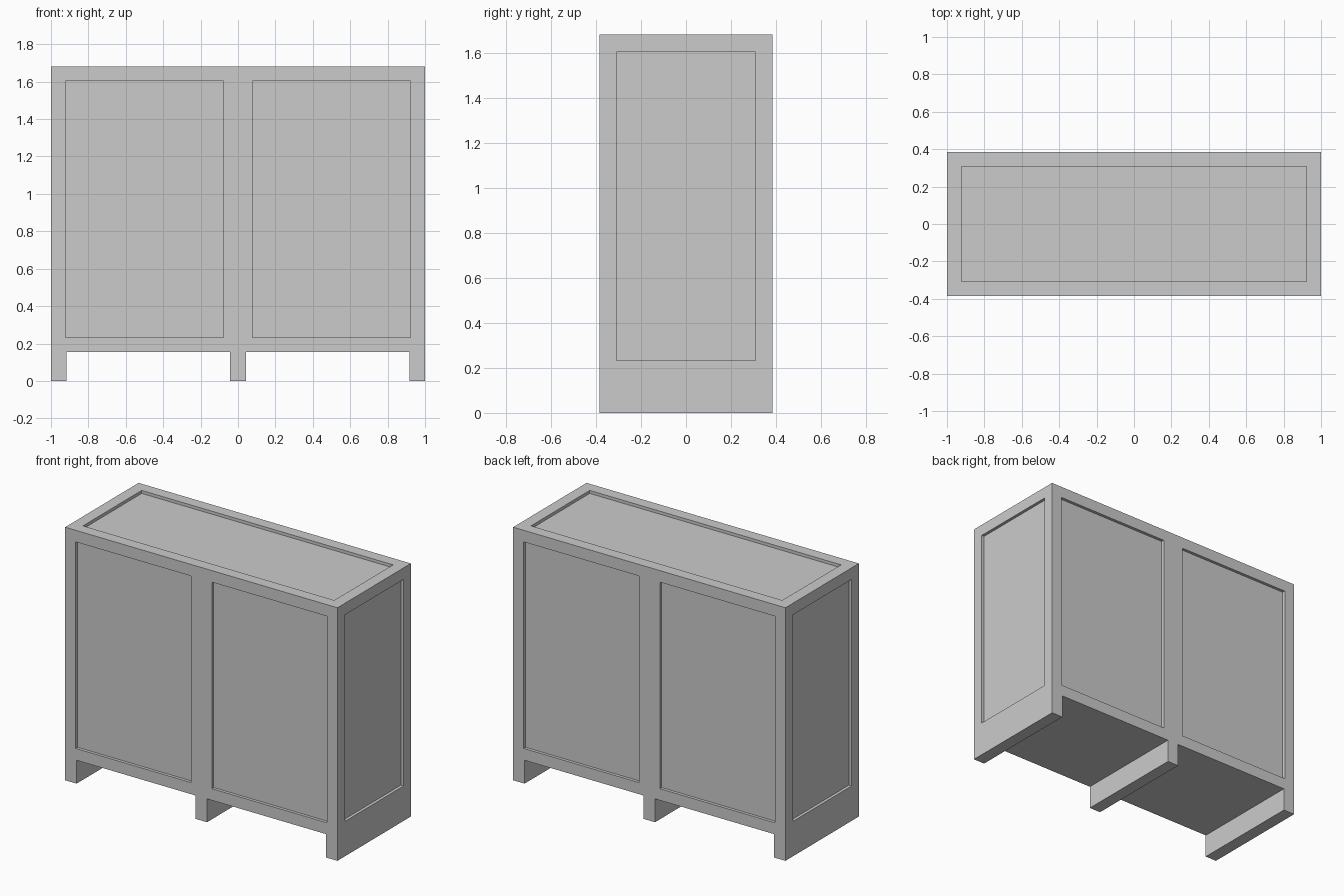
import bpy, bmesh
from mathutils import Matrix, Vector

if "Cube" in bpy.data.objects:
    bpy.data.objects.remove(bpy.data.objects["Cube"])

HW, HD = 1.0, 0.385        # half width, half depth
Z0, Z1 = 0.155, 1.68       # underside and top of the case
FRAME, RECESS = 0.077, 0.02
SKID = 0.084


def box_bmesh(lo, hi):
    lo, hi = Vector(lo), Vector(hi)
    bm = bmesh.new()
    size = hi - lo
    bmesh.ops.create_cube(bm, size=1.0, matrix=Matrix.Translation((lo + hi) / 2) @ Matrix.Diagonal((*size, 1)))
    return bm


def make_object(name, bm):
    bm.normal_update()
    mesh = bpy.data.meshes.new(name)
    bm.to_mesh(mesh)
    bm.free()
    obj = bpy.data.objects.new(name, mesh)
    bpy.context.collection.objects.link(obj)
    return obj


# Case: front and back split in two bays, every face but the bottom has a sunken panel
bm = box_bmesh((-HW, -HD, Z0), (HW, HD, Z1))
bmesh.ops.bisect_plane(bm, geom=bm.verts[:] + bm.edges[:] + bm.faces[:],
                       plane_co=(0, 0, 0), plane_no=(1, 0, 0))
bm.normal_update()
for sign in (1, -1):
    halves = [f for f in bm.faces if f.normal.z * sign > 0.9]
    bmesh.ops.dissolve_faces(bm, faces=halves)
bm.normal_update()
panels = [f for f in bm.faces if f.normal.z > -0.5]
bmesh.ops.inset_individual(bm, faces=panels, thickness=FRAME, use_even_offset=True)
bm.normal_update()
bmesh.ops.inset_individual(bm, faces=panels, thickness=0, depth=-RECESS)
make_object("cabinet_case", bm)

# Skids running front to back beneath the case
for name, x in (("left_skid", -HW + SKID / 2), ("middle_skid", 0), ("right_skid", HW - SKID / 2)):
    make_object(name, box_bmesh((x - SKID / 2, -HD, 0), (x + SKID / 2, HD, Z0)))
